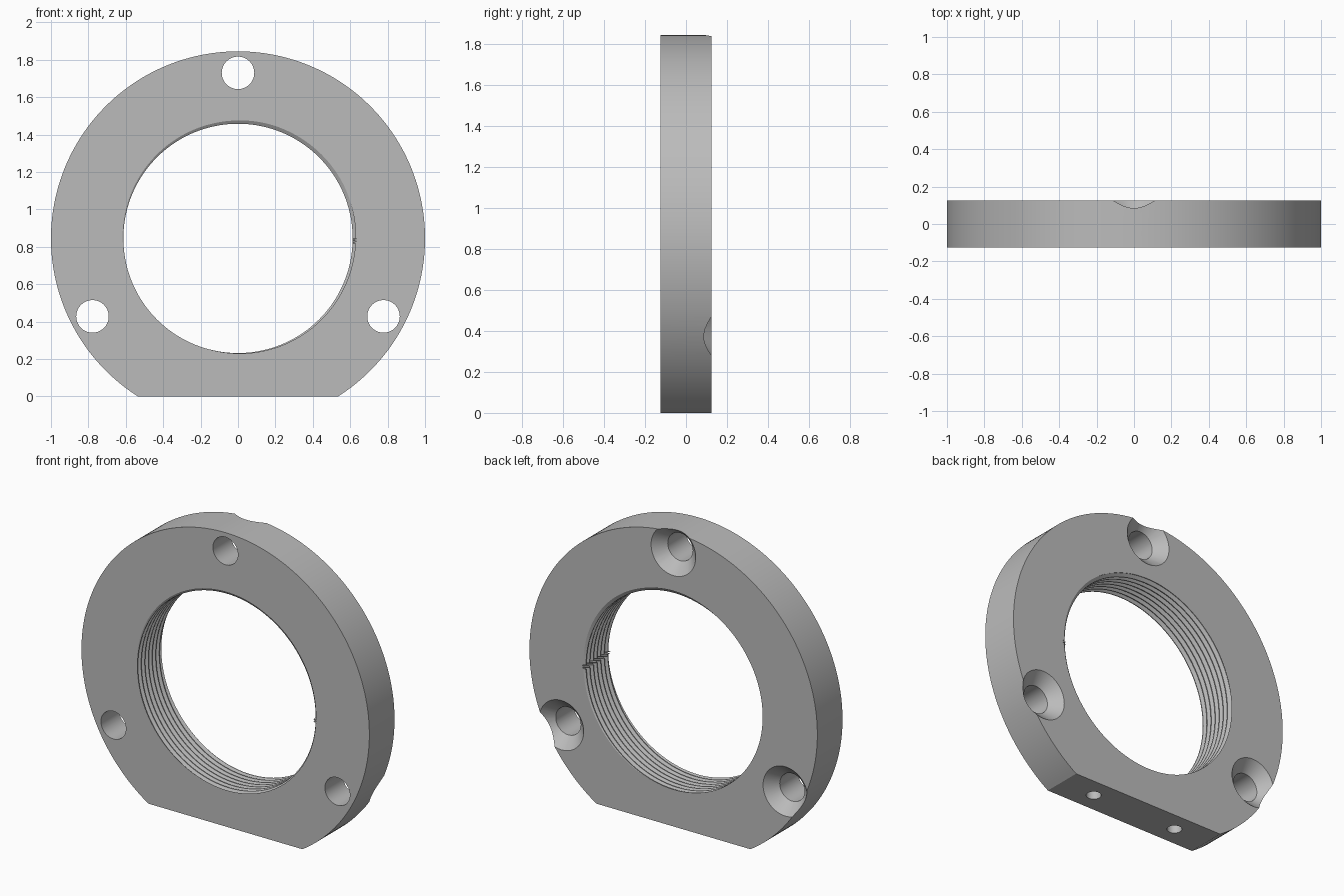
import bpy, bmesh, math
from mathutils import Matrix, Vector

cube = bpy.data.objects.get("Cube")
if cube:
    bpy.data.objects.remove(cube)

CENTRE_Z = 0.845     # axis height of the ring
HALF = 0.125         # half thickness
BORE, DEPTH, PITCH = 0.613, 0.02, 0.036
HOLE_R, SINK_R = 0.087, 0.155

grey = bpy.data.materials.new("Machined grey")
grey.use_nodes = True
COLOUR = (0.5, 0.5, 0.5, 1)
grey.diffuse_color = COLOUR
grey.node_tree.nodes["Principled BSDF"].inputs["Base Color"].default_value = COLOUR


def make_object(name, bm):
    bmesh.ops.recalc_face_normals(bm, faces=bm.faces)
    mesh = bpy.data.meshes.new(name)
    bm.to_mesh(mesh)
    bm.free()
    mesh.materials.append(grey)
    obj = bpy.data.objects.new(name, mesh)
    bpy.context.collection.objects.link(obj)
    return obj


def lathe(name, profile, matrix, segments=48):
    """Closed solid of revolution about local z from (radius, height) points."""
    bm = bmesh.new()
    rings = [[bm.verts.new((r * math.cos(a), r * math.sin(a), h))
              for a in (math.tau * i / segments for i in range(segments))]
             for r, h in profile]
    for low, high in zip(rings, rings[1:]):
        for i in range(segments):
            j = (i + 1) % segments
            bm.faces.new((low[i], low[j], high[j], high[i]))
    bm.faces.new(rings[0])
    bm.faces.new(rings[-1])
    bm.transform(matrix)
    return make_object(name, bm)


# Ring body: a disc with a flat cut along the bottom
def flanged_disc(steps=180):
    bm = bmesh.new()
    start = -math.asin(CENTRE_Z)
    sweep = math.pi - 2 * start
    angles = [start + sweep * i / steps for i in range(steps + 1)]
    face = bm.faces.new([bm.verts.new((math.cos(a), -HALF, CENTRE_Z + math.sin(a)))
                         for a in angles])
    extruded = bmesh.ops.extrude_face_region(bm, geom=[face])["geom"]
    verts = [v for v in extruded if isinstance(v, bmesh.types.BMVert)]
    bmesh.ops.translate(bm, verts=verts, vec=(0, 2 * HALF, 0))
    return make_object("threaded_ring", bm)


# Threaded bore cutter: a helical surface closed by a fan at each end
def thread_cutter(columns=144, turns=11):
    wave = [(0.0, 0), (0.14, 0), (0.5, DEPTH), (0.64, DEPTH)]
    k = len(wave)
    rows = turns * k + 1
    bm = bmesh.new()
    grid = []
    for c in range(columns):
        turn = c / columns
        a = math.tau * turn
        column = []
        for j in range(rows):
            phase, lift = wave[j % k]
            y = (j // k + phase - turn - turns / 2 + 0.6) * PITCH
            r = BORE + lift
            column.append(bm.verts.new((r * math.cos(a), y, CENTRE_Z + r * math.sin(a))))
        grid.append(column)
    for c in range(columns):
        last = c == columns - 1
        shift = k if last else 0
        nxt = grid[0] if last else grid[c + 1]
        for j in range(rows - 1 - shift):
            bm.faces.new((grid[c][j], nxt[j + shift], nxt[j + shift + 1], grid[c][j + 1]))
    ends = {s: bm.verts.new((0, s * 0.5, CENTRE_Z)) for s in (-1, 1)}
    for edge in [e for e in bm.edges if e.is_boundary]:
        v0, v1 = edge.verts
        bm.faces.new((v0, v1, ends[1 if v0.co.y > 0 else -1]))
    return make_object("bore_cutter", bm)


ring = flanged_disc()
cutters = [thread_cutter()]

# Countersunk screw holes, widening towards the back
along_y = Matrix.Rotation(-math.pi / 2, 4, "X")
sink_start = HALF - (SINK_R - HOLE_R)
screw_profile = [(HOLE_R, -0.2), (HOLE_R, sink_start), (SINK_R, HALF), (SINK_R + 0.05, HALF + 0.05)]
for x, z in ((0, 1.73), (0.778, 0.428), (-0.778, 0.428)):
    cutters.append(lathe("screw_hole_cutter", screw_profile,
                         Matrix.Translation((x, 0, z)) @ along_y))

# Blind pin holes in the bottom flat
for side in (-1, 1):
    cutters.append(lathe("pin_hole_cutter", [(0.043, -0.1), (0.043, 0.2)],
                         Matrix.Translation((side * 0.3, 0, 0)), 32))

# Cut everything out of the ring
for cutter in cutters:
    cutter.hide_render = True
    mod = ring.modifiers.new(cutter.name, "BOOLEAN")
    mod.operation = "DIFFERENCE"
    mod.solver = "EXACT"
    mod.object = cutter

bpy.context.view_layer.update()
result = bpy.data.meshes.new_from_object(ring.evaluated_get(bpy.context.evaluated_depsgraph_get()))
ring.modifiers.clear()
ring.data = result
result.name = "threaded_ring"
for cutter in cutters:
    bpy.data.objects.remove(cutter)

# Smooth curved walls, crisp edges
bpy.ops.object.select_all(action="DESELECT")
ring.select_set(True)
bpy.context.view_layer.objects.active = ring
bpy.ops.object.shade_smooth_by_angle(angle=math.radians(25))
